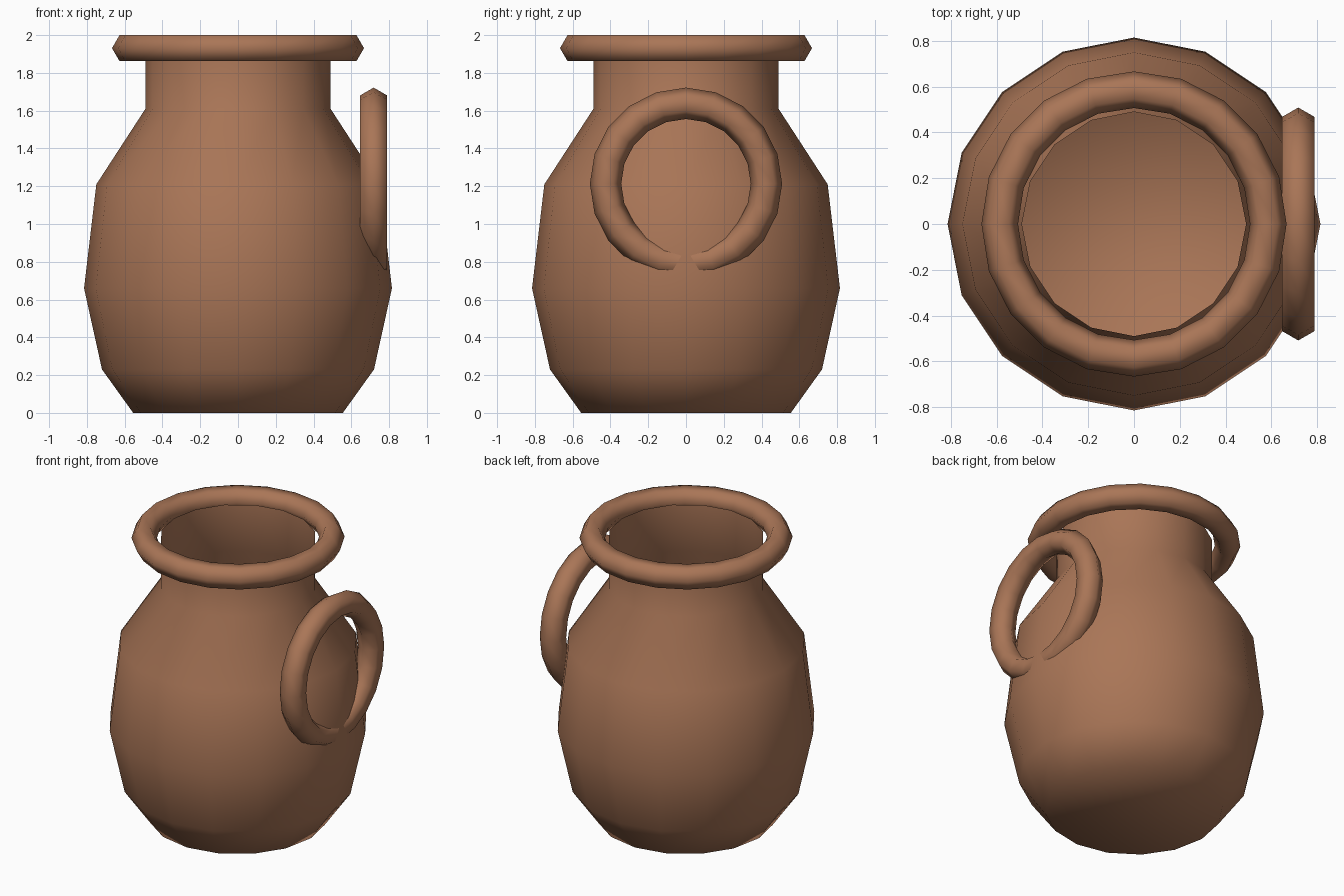
import bpy, bmesh, math
from mathutils import Matrix

cube = bpy.data.objects.get("Cube")
if cube:
    bpy.data.objects.remove(cube, do_unlink=True)

clay = bpy.data.materials.new("terracotta clay")
clay.use_nodes = True
colour = (0.40, 0.18, 0.095, 1)
clay.diffuse_color = colour
clay.node_tree.nodes["Principled BSDF"].inputs["Base Color"].default_value = colour


def finish(name, bm):
    """Turn a bmesh into a smooth clay object."""
    bmesh.ops.recalc_face_normals(bm, faces=bm.faces)
    for face in bm.faces:
        face.smooth = True
    mesh = bpy.data.meshes.new(name)
    bm.to_mesh(mesh)
    bm.free()
    mesh.materials.append(clay)
    obj = bpy.data.objects.new(name, mesh)
    bpy.context.collection.objects.link(obj)
    return obj


def revolve(name, profile, sides, closed=False, transform=Matrix()):
    """Revolve (radius, height) points about z; closed joins last to first."""
    bm = bmesh.new()
    rings = []
    for r, z in profile:
        angles = [math.tau * i / sides for i in range(sides)]
        rings.append([bm.verts.new((r * math.cos(a), r * math.sin(a), z)) for a in angles])
    pairs = list(zip(rings, rings[1:]))
    if closed:
        pairs.append((rings[-1], rings[0]))
    else:
        bm.faces.new(rings[0])
    for low, high in pairs:
        for i in range(sides):
            j = (i + 1) % sides
            bm.faces.new((low[i], low[j], high[j], high[i]))
    bmesh.ops.transform(bm, matrix=transform, verts=bm.verts)
    obj = finish(name, bm)
    if not closed:
        # Open vessel: make the walls face outward
        wall = obj.data.polygons[1]
        if wall.normal.dot(wall.center) < 0:
            obj.data.flip_normals()
    return obj


def hexagon(major, minor):
    """Six-sided ring section."""
    return [(major + minor * math.cos(math.tau * k / 6),
             minor * math.sin(math.tau * k / 6)) for k in range(6)]


# Open pot with a flat base
revolve("pot_body", [(0.555, 0), (0.72, 0.23), (0.815, 0.66),
                     (0.75, 1.21), (0.49, 1.61), (0.49, 1.93)], 16)

# Thick rim around the mouth
revolve("rim", hexagon(0.587, 0.08), 20, True, Matrix.Translation((0, 0, 1.931)))

# Upright ring handle sunk into the left side
revolve("handle", hexagon(0.426, 0.083), 20, True,
        Matrix.Translation((0.718, 0, 1.213)) @ Matrix.Rotation(math.pi / 2, 4, "Y"))
